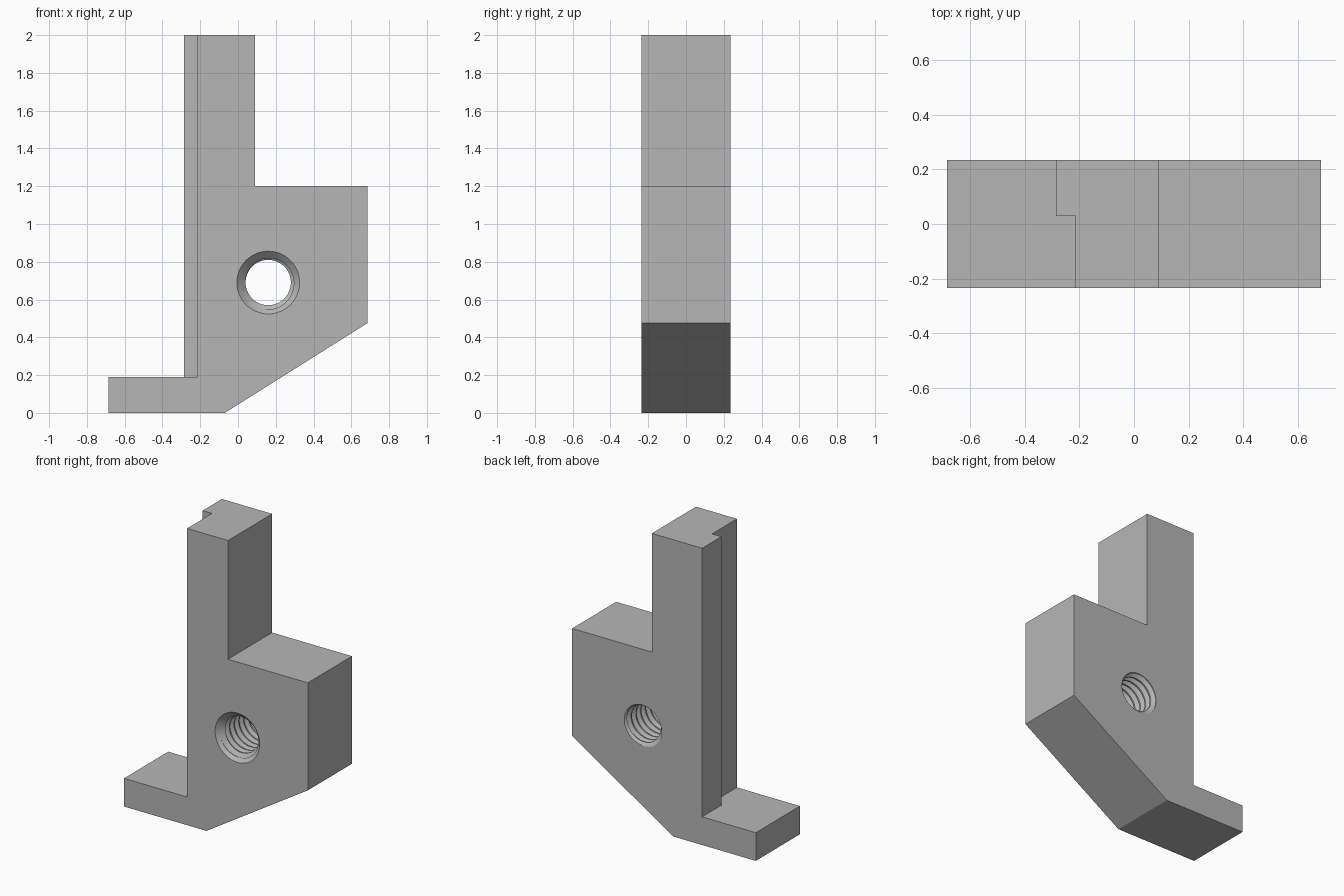
import bpy, bmesh, math
from mathutils import Matrix

if "Cube" in bpy.data.objects:
    bpy.data.objects.remove(bpy.data.objects["Cube"])

HALF = 0.235                      # half thickness of the bracket
HOLE_X, HOLE_Z = 0.16, 0.69
MINOR, MAJOR, PITCH = 0.12, 0.146, 0.05

grey = bpy.data.materials.new("plain grey")
grey.use_nodes = True
grey.diffuse_color = (0.47, 0.47, 0.47, 1)
grey.node_tree.nodes["Principled BSDF"].inputs["Base Color"].default_value = grey.diffuse_color


def finish(name, bm):
    bmesh.ops.recalc_face_normals(bm, faces=bm.faces[:])
    mesh = bpy.data.meshes.new(name)
    bm.to_mesh(mesh)
    bm.free()
    mesh.materials.append(grey)
    obj = bpy.data.objects.new(name, mesh)
    bpy.context.collection.objects.link(obj)
    return obj


def prism(name, outline, y0, y1):
    bm = bmesh.new()
    face = bm.faces.new([bm.verts.new((x, y0, z)) for x, z in outline])
    side = bmesh.ops.extrude_face_region(bm, geom=[face])["geom"]
    bmesh.ops.translate(bm, vec=(0, y1 - y0, 0),
                        verts=[v for v in side if isinstance(v, bmesh.types.BMVert)])
    return finish(name, bm)


def countersink(name, y_face, outward, rim):
    # 45 degree cone, wide outside the face and narrow inside the bore
    reach = 0.05
    tip = rim - MINOR + 0.003
    bm = bmesh.new()
    bmesh.ops.create_cone(bm, cap_ends=True, segments=64, radius1=rim - tip,
                          radius2=rim + reach, depth=tip + reach)
    turn = Matrix.Rotation(-outward * math.pi / 2, 4, "X")
    y = y_face + outward * (reach - tip) / 2
    bm.transform(Matrix.Translation((HOLE_X, y, HOLE_Z)) @ turn)
    return finish(name, bm)


def thread_cutter(name):
    # helical strips between groove profile points, closed by a fan at each end
    n, turns = 48, 14
    groove = [(0.0, MINOR), (0.2, MINOR), (0.55, MAJOR), (0.65, MAJOR)]
    start = -PITCH * (turns + 1) / 2
    bm = bmesh.new()
    rows = []
    for offset, r in groove:
        row = []
        for i in range((turns + 1) * n):
            a = 2 * math.pi * i / n
            row.append(bm.verts.new((HOLE_X + r * math.cos(a),
                                     start + PITCH * (offset + i / n),
                                     HOLE_Z + r * math.sin(a))))
        rows.append(row)
    rows.append(rows[0][n:])
    for low, high in zip(rows, rows[1:]):
        for i in range(min(len(low), len(high)) - 1):
            bm.faces.new((low[i], low[i + 1], high[i + 1], high[i]))
    rim = [e for e in bm.edges if e.is_boundary]
    for sign in (-1, 1):
        centre = bm.verts.new((HOLE_X, sign * 0.5, HOLE_Z))
        for e in rim:
            if e.verts[0].co.y * sign > 0:
                bm.faces.new((e.verts[0], e.verts[1], centre))
    return finish(name, bm)


# Bracket: foot, upright and sloped block in one profile
bracket = prism("bracket", [(-0.685, 0), (-0.07, 0), (0.685, 0.475), (0.685, 1.2),
                            (0.09, 1.2), (0.09, 2), (-0.285, 2), (-0.285, 0.19),
                            (-0.685, 0.19)], -HALF, HALF)

# Cutters: front rebate along the upright, threaded bore, countersinks
cutters = [
    prism("rebate_cutter", [(-0.5, 0.19), (-0.215, 0.19), (-0.215, 2.1), (-0.5, 2.1)], -0.4, 0.03),
    thread_cutter("thread_cutter"),
    countersink("front_countersink_cutter", -HALF, -1, 0.166),
    countersink("back_countersink_cutter", HALF, 1, 0.135),
]

bpy.ops.object.select_all(action="DESELECT")
bracket.select_set(True)
bpy.context.view_layer.objects.active = bracket
for cutter in cutters:
    cutter.hide_render = True
    cut = bracket.modifiers.new(cutter.name, "BOOLEAN")
    cut.operation = "DIFFERENCE"
    cut.solver = "EXACT"
    cut.object = cutter
    bpy.ops.object.modifier_apply(modifier=cut.name)
    bpy.data.objects.remove(cutter)

bpy.ops.object.shade_smooth_by_angle(angle=math.radians(25))
